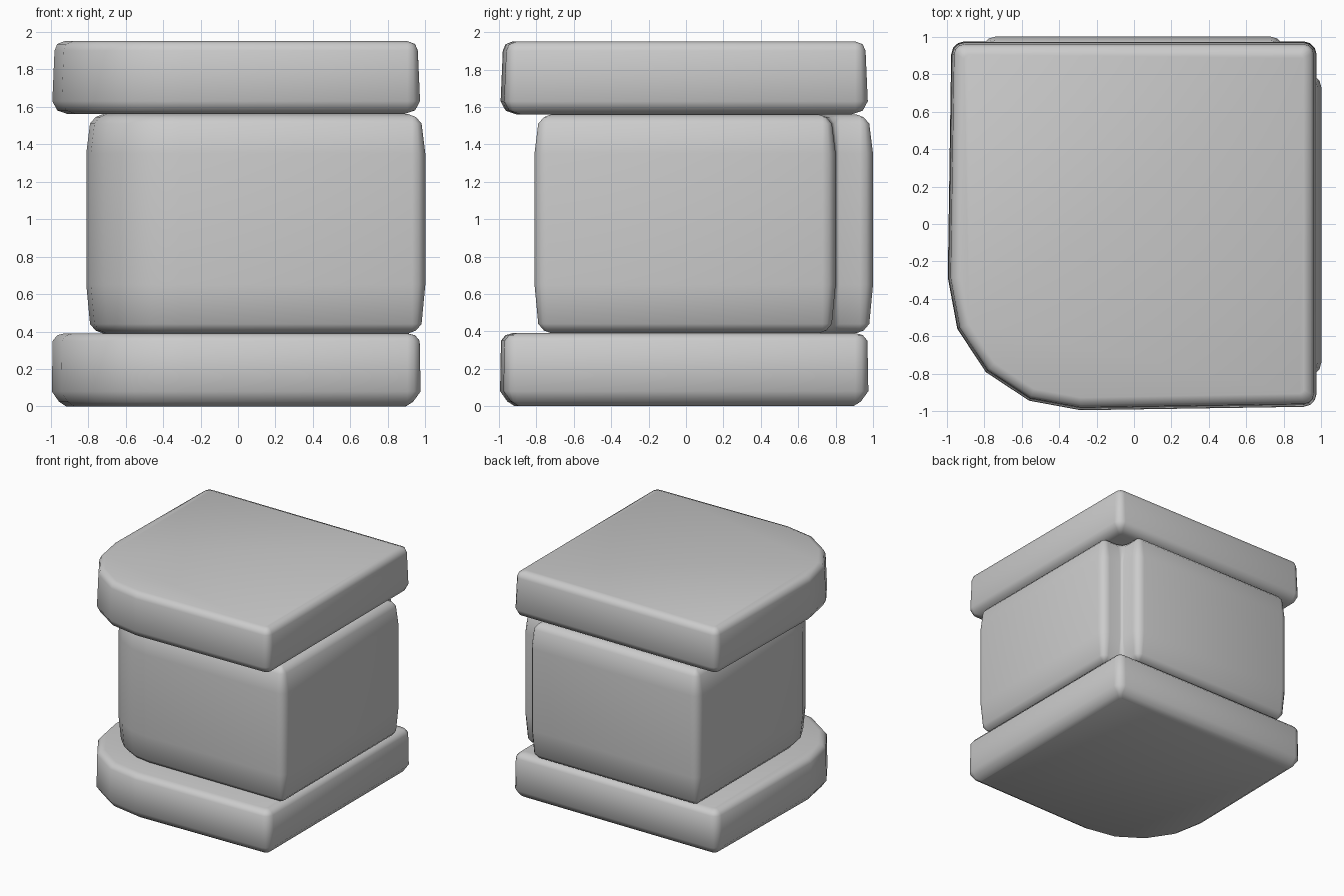
import bpy, bmesh, math
from mathutils import Vector

if "Cube" in bpy.data.objects:
    bpy.data.objects.remove(bpy.data.objects["Cube"])


def outline(corners, inset):
    """Counter-clockwise outline with filleted corners, moved inward by inset.
    Each corner is (x, y, radius, segments)."""
    pts = []
    n = len(corners)
    for i, (x, y, r, seg) in enumerate(corners):
        p = Vector((x, y))
        d_in = (p - Vector(corners[i - 1][:2])).normalized()
        d_out = (Vector(corners[(i + 1) % n][:2]) - p).normalized()
        normals = Vector((-d_in.y, d_in.x)) + Vector((-d_out.y, d_out.x))
        convex = d_in.x * d_out.y - d_in.y * d_out.x > 0
        p = p + normals * inset
        r = max(r - inset, 0.02) if convex else r + inset
        centre = p - d_in * r + d_out * r
        for k in range(seg + 1):
            t = math.pi / 2 * k / seg
            pts.append(centre - d_out * (r * math.cos(t)) + d_in * (r * math.sin(t)))
    return pts


def block(name, corners, levels):
    """Stack the outline at (z, inset) levels and cap both ends."""
    bm = bmesh.new()
    rings = [[bm.verts.new((p.x, p.y, z)) for p in outline(corners, d)] for z, d in levels]
    n = len(rings[0])
    for a, b in zip(rings, rings[1:]):
        for i in range(n):
            j = (i + 1) % n
            bm.faces.new((a[i], a[j], b[j], b[i]))
    bm.faces.new(rings[0][::-1])
    bm.faces.new(rings[-1])
    mesh = bpy.data.meshes.new(name)
    bm.to_mesh(mesh)
    bm.free()
    obj = bpy.data.objects.new(name, mesh)
    bpy.context.collection.objects.link(obj)
    bpy.ops.object.select_all(action='DESELECT')
    obj.select_set(True)
    bpy.context.view_layer.objects.active = obj
    bpy.ops.object.shade_smooth_by_angle(angle=math.radians(60))
    return obj


# Slab outline: square with one large rounded corner at the front left
slab = [(-1.005, -1.005, 0.72, 4), (0.975, -0.975, 0.07, 3),
        (0.975, 0.975, 0.07, 3), (-0.975, 0.975, 0.07, 3)]

# Body outline: rounded front left corner, notched back right corner
body = [(-0.81, -0.81, 0.5, 5), (1.0, -0.81, 0.07, 3),
        (1.0, 0.8, 0.07, 3), (0.8, 0.8, 0.02, 2), (0.8, 1.0, 0.07, 3),
        (-0.81, 1.0, 0.07, 3)]

block("base_slab", slab,
      [(0, 0.08), (0.025, 0.04), (0.08, 0.0), (0.35, 0.005), (0.38, 0.03), (0.39, 0.07)])
block("middle_body", body,
      [(0.39, 0.09), (0.405, 0.05), (0.44, 0.02), (0.65, 0.0),
       (1.35, 0.0), (1.51, 0.02), (1.545, 0.05), (1.56, 0.09)])
block("top_slab", slab,
      [(1.56, 0.09), (1.58, 0.03), (1.63, 0.003), (1.90, 0.015), (1.935, 0.03), (1.95, 0.07)])
